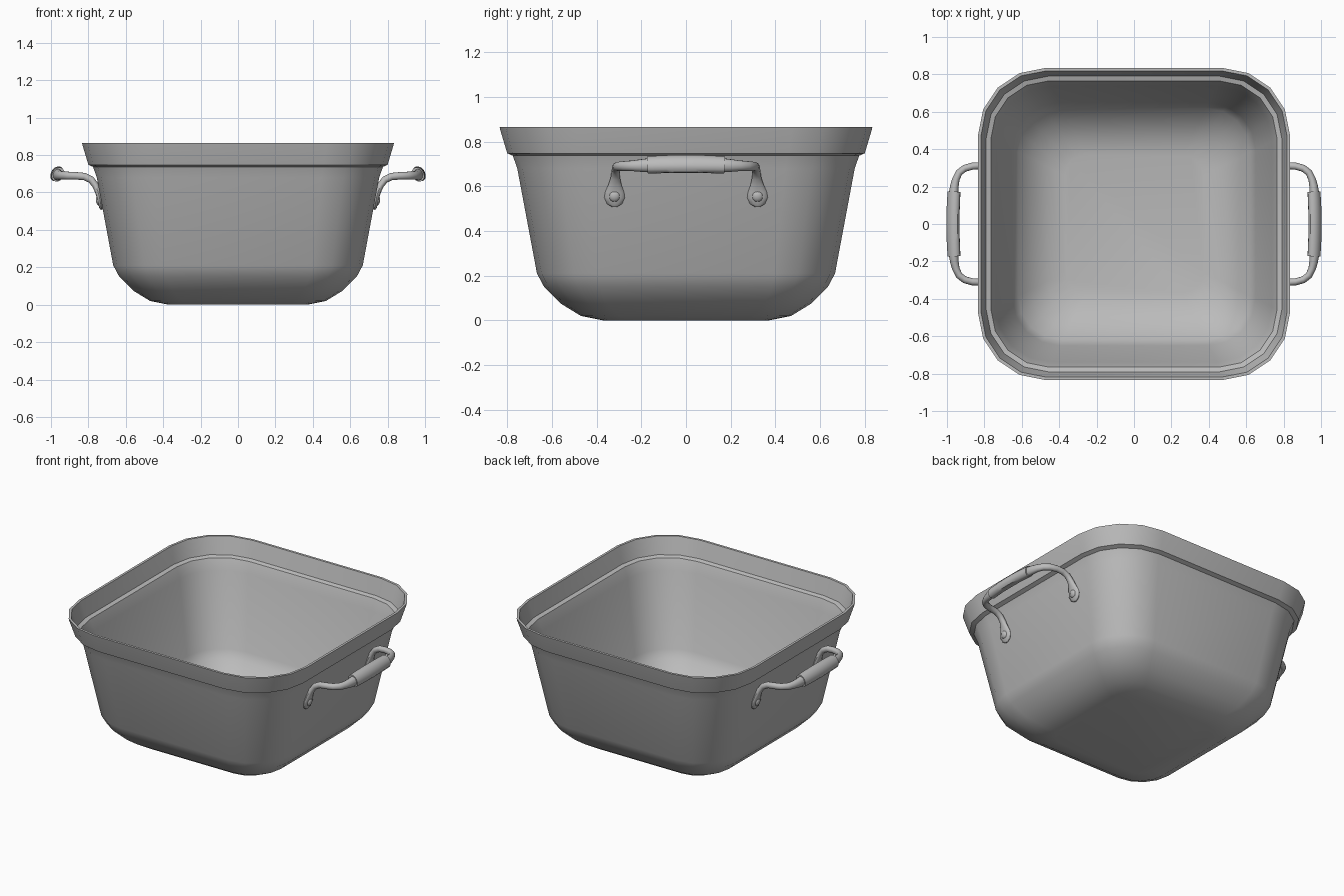
import bpy, bmesh, math
from mathutils import Vector, Matrix

if "Cube" in bpy.data.objects:
    bpy.data.objects.remove(bpy.data.objects["Cube"], do_unlink=True)

GREY = (0.5, 0.5, 0.5, 1)
metal = bpy.data.materials.new("brushed grey metal")
metal.use_nodes = True
metal.diffuse_color = GREY
metal.node_tree.nodes["Principled BSDF"].inputs["Base Color"].default_value = GREY


def finish(name, bm, angle):
    bmesh.ops.recalc_face_normals(bm, faces=bm.faces)
    mesh = bpy.data.meshes.new(name)
    bm.to_mesh(mesh)
    bm.free()
    mesh.materials.append(metal)
    obj = bpy.data.objects.new(name, mesh)
    bpy.context.collection.objects.link(obj)
    bpy.ops.object.select_all(action='DESELECT')
    obj.select_set(True)
    bpy.context.view_layer.objects.active = obj
    bpy.ops.object.shade_smooth_by_angle(angle=math.radians(angle))
    return obj


def loft(name, rings, angle):
    """Skin a list of point rings and cap both ends."""
    bm = bmesh.new()
    loops = [[bm.verts.new(p) for p in ring] for ring in rings]
    n = len(loops[0])
    for a, b in zip(loops, loops[1:]):
        for i in range(n):
            j = (i + 1) % n
            bm.faces.new((a[i], a[j], b[j], b[i]))
    bm.faces.new(loops[0])
    bm.faces.new(loops[-1])
    return finish(name, bm, angle)


def rounded_square(half, z, radius, steps=4):
    pts = []
    for quarter in range(4):
        for k in range(steps + 1):
            a = (quarter + k / steps) * math.pi / 2
            cx = math.copysign(half - radius, math.cos((quarter + 0.5) * math.pi / 2))
            cy = math.copysign(half - radius, math.sin((quarter + 0.5) * math.pi / 2))
            pts.append((cx + radius * math.cos(a), cy + radius * math.sin(a), z))
    return pts


def sweep(name, stations, sides=12):
    """Elliptical tube; a station is (point, half width, half thickness)."""
    pts = [Vector(s[0]) for s in stations]
    rings, wide, last = [], Vector((0, 1, 0)), None
    for i, (_, a, b) in enumerate(stations):
        t = (pts[min(i + 1, len(pts) - 1)] - pts[max(i - 1, 0)]).normalized()
        if last is None:
            last = t
            wide = (wide - t * wide.dot(t)).normalized()
        wide = last.rotation_difference(t) @ wide
        thick = t.cross(wide)
        last = t
        rings.append([pts[i] + wide * a * math.cos(k * math.tau / sides)
                      + thick * b * math.sin(k * math.tau / sides) for k in range(sides)])
    return loft(name, rings, 40)


# Pan body: half width, height and corner radius, up the outside and down the inside
outside = [(0.37, 0, 0.12), (0.47, 0.02, 0.17), (0.56, 0.075, 0.21), (0.635, 0.15, 0.25),
           (0.667, 0.21, 0.27), (0.755, 0.68, 0.31), (0.775, 0.737, 0.32),
           (0.80, 0.748, 0.34), (0.832, 0.855, 0.36), (0.834, 0.865, 0.36)]
inside = [(0.818, 0.865, 0.345), (0.79, 0.757, 0.33), (0.765, 0.749, 0.31), (0.738, 0.68, 0.295),
          (0.65, 0.21, 0.255), (0.62, 0.16, 0.235), (0.55, 0.09, 0.2), (0.465, 0.036, 0.16),
          (0.37, 0.016, 0.11)]
loft("pan_body", [rounded_square(h, z, r) for h, z, r in outside + inside], 30)

# Half of a handle bar, from the mounting pad to the grip
arm = [((0.728, 0.32, 0.508), 0.012, 0.006), ((0.731, 0.32, 0.522), 0.034, 0.012),
       ((0.736, 0.32, 0.55), 0.046, 0.014), ((0.741, 0.319, 0.575), 0.042, 0.014),
       ((0.749, 0.318, 0.605), 0.03, 0.016), ((0.762, 0.316, 0.638), 0.021, 0.018),
       ((0.785, 0.314, 0.668), 0.019, 0.019), ((0.82, 0.312, 0.685), 0.019, 0.02),
       ((0.865, 0.309, 0.689), 0.019, 0.02), ((0.905, 0.298, 0.69), 0.019, 0.021),
       ((0.935, 0.275, 0.691), 0.019, 0.022), ((0.952, 0.24, 0.692), 0.02, 0.024),
       ((0.96, 0.205, 0.693), 0.023, 0.028), ((0.965, 0.16, 0.695), 0.026, 0.032)]

for side, label in ((1, "left"), (-1, "right")):
    flip = lambda p, s=side, m=1: (p[0] * s, p[1] * m, p[2])
    bar = [(flip(p), a, b) for p, a, b in arm]
    bar += [(flip(p, m=-1), a, b) for p, a, b in reversed(arm)]
    sweep(label + "_handle_bar", bar)

    # Grip sleeve, bowed slightly outwards
    grip = []
    for k in range(9):
        y = -0.172 + 0.043 * k
        bow = 1 - (y / 0.172) ** 2
        grip.append((flip((0.962 + 0.006 * bow, y, 0.696 + 0.004 * bow)),
                     0.041 + 0.003 * bow, 0.032))
    sleeve = sweep(label + "_grip", [(p, b, a) for p, a, b in grip])

    # Rivets
    for m, end in ((1, "back"), (-1, "front")):
        bm = bmesh.new()
        bmesh.ops.create_uvsphere(bm, u_segments=12, v_segments=8, radius=1)
        place = (Matrix.Translation(flip((0.746, 0.32, 0.555), m=m))
                 @ Matrix.Rotation(side * math.radians(10), 4, 'Y')
                 @ Matrix.Diagonal((0.014, 0.025, 0.025, 1)))
        bmesh.ops.transform(bm, matrix=place, verts=bm.verts)
        finish(label + "_" + end + "_rivet", bm, 40)
